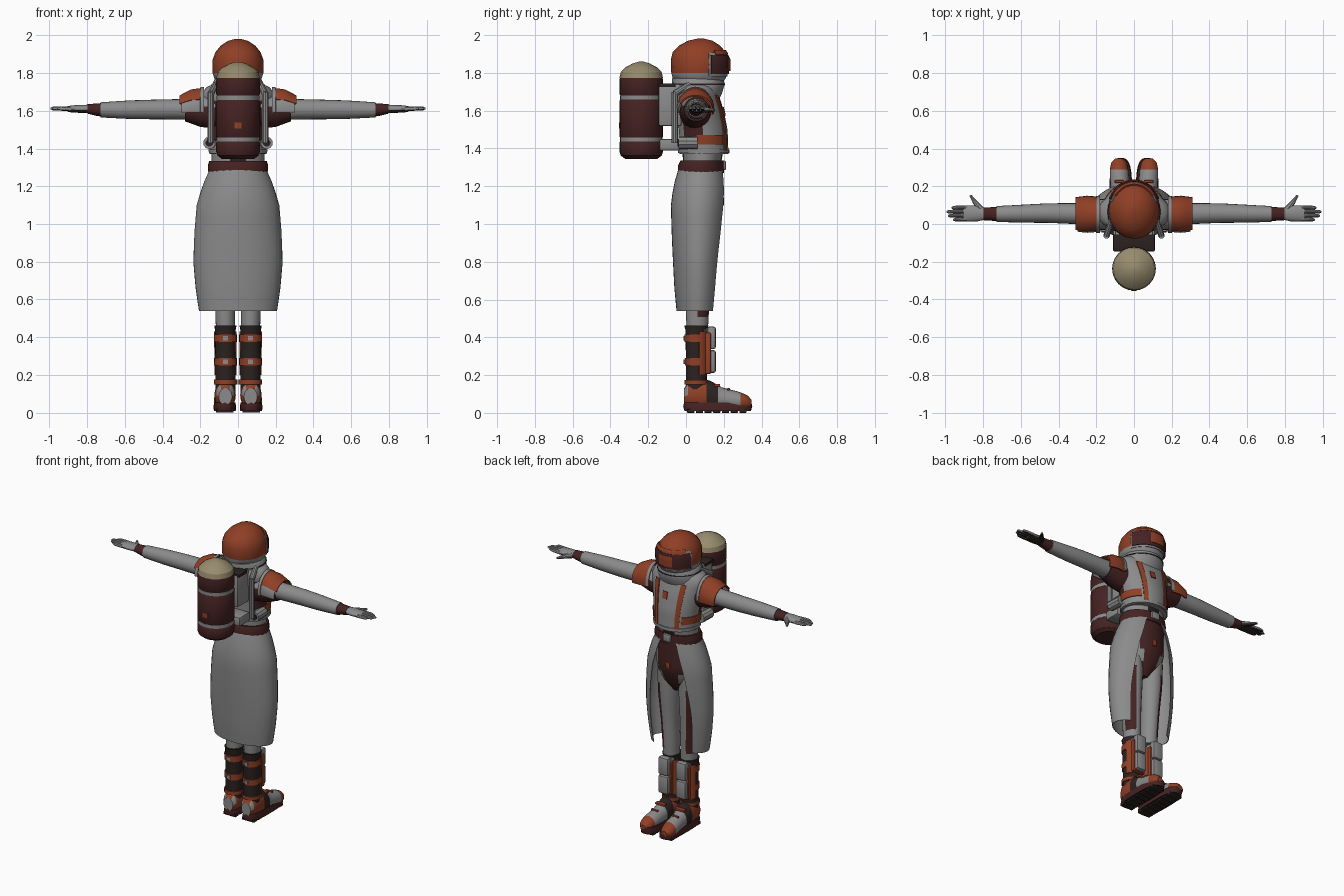
import bpy, bmesh, math
from mathutils import Vector, Matrix

cube = bpy.data.objects.get("Cube")
if cube:
    bpy.data.objects.remove(cube, do_unlink=True)


def material(name, r, g, b):
    m = bpy.data.materials.new(name)
    m.use_nodes = True
    m.diffuse_color = (r, g, b, 1)
    m.node_tree.nodes["Principled BSDF"].inputs["Base Color"].default_value = (r, g, b, 1)
    return m


WHITE = material("suit grey white", .26, .26, .26)
ORANGE = material("rust orange", .28, .05, .019)
MAROON = material("dark maroon", .06, .016, .016)
CREAM = material("cream", .31, .26, .155)
DARK = material("charcoal brown", .024, .016, .015)
made = []


def emit(name, bm, colour, mirror=False):
    """Turn a bmesh into one object, or a left and right pair."""
    for side in ((1, -1) if mirror else (1,)):
        b = bm.copy()
        for v in b.verts:
            v.co.x *= side
        b.normal_update()
        bmesh.ops.recalc_face_normals(b, faces=b.faces)
        b.normal_update()
        mesh = bpy.data.meshes.new(name)
        used = []
        for f in b.faces:
            c = f.calc_center_median()
            n = f.normal
            # Colour rules see every part as if it were on the left
            m = colour(Vector((c.x * side, c.y, c.z)), Vector((n.x * side, n.y, n.z))) if callable(colour) else colour
            if m not in used:
                used.append(m)
            f.material_index = used.index(m)
        b.to_mesh(mesh)
        b.free()
        for m in used:
            mesh.materials.append(m)
        label = ("left_" if side > 0 else "right_") + name if mirror else name
        ob = bpy.data.objects.new(label, mesh)
        bpy.context.collection.objects.link(ob)
        made.append(ob)
    bm.free()


def section_at(profile, t):
    for a, b in zip(profile, profile[1:]):
        if t <= b[0]:
            k = (t - a[0]) / (b[0] - a[0])
            return [p + (q - p) * k for p, q in zip(a, b)]
    return list(profile[-1])


def point(sec, angle, axis, off, power):
    t, cu, cv, ru, rv = sec
    c, s = math.cos(angle), math.sin(angle)
    u = cu + (ru + off) * math.copysign(abs(c) ** (2 / power), c)
    v = cv + (rv + off) * math.copysign(abs(s) ** (2 / power), s)
    return {"z": (u, v, t), "x": (t, u, v), "y": (u, t, v)}[axis]


def tube(name, profile, colour, axis="z", sides=20, rows=0, mirror=False, power=2):
    """Closed loft; a section is (position, centre u, centre v, radius u, radius v)."""
    t0, t1 = profile[0][0], profile[-1][0]
    secs = [section_at(profile, t0 + (t1 - t0) * i / rows) for i in range(rows + 1)] if rows else profile
    bm = bmesh.new()
    rings = [[bm.verts.new(point(s, math.tau * i / sides, axis, 0, power)) for i in range(sides)] for s in secs]
    for a, b in zip(rings, rings[1:]):
        for i in range(sides):
            j = (i + 1) % sides
            bm.faces.new((a[i], a[j], b[j], b[i]))
    bm.faces.new(rings[0])
    bm.faces.new(rings[-1])
    emit(name, bm, colour, mirror)


def plate(name, profile, colour, t0, t1, arc, off=.006, axis="z", rows=4, cols=12, thick=.006, mirror=False):
    """Thin shell following part of a loft; arc may change along it."""
    bm = bmesh.new()
    grid = []
    for r in range(rows + 1):
        k = r / rows
        a0, a1 = arc(k) if callable(arc) else arc
        sec = section_at(profile, t0 + (t1 - t0) * k)
        grid.append([bm.verts.new(point(sec, math.radians(a0 + (a1 - a0) * i / cols), axis, off, 2))
                     for i in range(cols + 1)])
    for a, b in zip(grid, grid[1:]):
        for i in range(cols):
            bm.faces.new((a[i], a[i + 1], b[i + 1], b[i]))
    bmesh.ops.remove_doubles(bm, verts=bm.verts, dist=.0001)
    bm.normal_update()
    bmesh.ops.solidify(bm, geom=bm.faces[:], thickness=thick)
    emit(name, bm, colour, mirror)


def box(name, centre, size, colour, bevel=.008, mirror=False):
    bm = bmesh.new()
    bmesh.ops.create_cube(bm, size=1, matrix=Matrix.Translation(centre) @ Matrix.Diagonal((*size, 1)))
    bmesh.ops.bevel(bm, geom=bm.edges[:], offset=bevel, segments=2, affect="EDGES", profile=.5)
    emit(name, bm, colour, mirror)


def rod(name, a, b, r0, r1, colour, mirror=False):
    a, b = Vector(a), Vector(b)
    d = b - a
    turn = d.to_track_quat("Z", "Y").to_matrix().to_4x4()
    bm = bmesh.new()
    bmesh.ops.create_cone(bm, cap_ends=True, segments=10, radius1=r0, radius2=r1, depth=d.length,
                          matrix=Matrix.Translation((a + b) / 2) @ turn)
    emit(name, bm, colour, mirror)


# Helmet and collar
helmet = [(1.73, 0, .075, .095, .10), (1.77, 0, .07, .125, .14), (1.8, 0, .07, .135, .148),
          (1.87, 0, .07, .135, .15), (1.91, 0, .07, .12, .14), (1.945, 0, .072, .092, .108),
          (1.97, 0, .075, .055, .065), (1.982, 0, .078, .012, .015)]
tube("helmet", helmet, lambda c, n: ORANGE if c.z > 1.795 else WHITE, sides=16)
plate("visor_frame", helmet, WHITE, 1.782, 1.908, (20, 160))
plate("visor", helmet, MAROON, 1.793, 1.895, (24, 156), off=.011)
plate("visor_glint", helmet, ORANGE, 1.81, 1.882, (70, 110), off=.016, thick=.004)
plate("helmet_brow", helmet, ORANGE, 1.897, 1.92, (35, 145), off=.01, thick=.009, rows=2)
collar = [(1.65, 0, .06, .15, .11), (1.69, 0, .06, .145, .13), (1.74, 0, .065, .138, .14),
          (1.77, 0, .062, .122, .135), (1.785, 0, .06, .10, .11)]
tube("collar", collar, WHITE)
plate("collar_seam", collar, DARK, 1.737, 1.743, (0, 360), off=.003, rows=1, cols=24)


# Torso with coloured sides
def torso_paint(c, n):
    return MAROON if abs(c.x) > .105 and 1.45 < c.z < 1.65 and c.y < .09 else WHITE


torso = [(1.37, 0, .095, .148, .13), (1.5, 0, .09, .158, .13), (1.6, 0, .075, .178, .125),
         (1.68, 0, .06, .195, .115), (1.72, 0, .055, .18, .105), (1.75, 0, .055, .11, .09)]
tube("torso", torso, torso_paint, rows=16, sides=28)
plate("chest_strap", torso, ORANGE, 1.39, 1.68, (55, 66), mirror=True)
plate("chest_badge", torso, ORANGE, 1.575, 1.62, (79, 90), rows=1)
plate("side_panel", torso, ORANGE, 1.42, 1.47, (-15, 50), mirror=True)
plate("chest_hem", torso, WHITE, 1.375, 1.395, (0, 360), cols=28, rows=1)
tube("waist", [(1.32, 0, .085, .14, .10), (1.4, 0, .09, .14, .11)], lambda c, n: WHITE if abs(c.x) > .05 else DARK)
tube("belt", [(1.27, 0, .08, .157, .122), (1.31, 0, .08, .16, .122), (1.335, 0, .085, .152, .115)], MAROON, sides=24)
box("belt_buckle", (0, .202, 1.31), (.06, .02, .05), WHITE)

# Pelvis, legs and open coat skirt
tube("pelvis", [(.92, 0, .065, .035, .05), (.98, 0, .065, .11, .09), (1.08, 0, .07, .15, .125), (1.28, 0, .08, .145, .115)],
     lambda c, n: MAROON if abs(c.x) < .05 + (c.z - .95) * .22 else WHITE, rows=10, sides=28)
box("hip_badge", (0, .195, 1.12), (.03, .012, .04), ORANGE, bevel=.003)
tube("leg", [(.42, .066, .06, .05, .055), (.55, .068, .06, .053, .062), (.7, .073, .065, .056, .064),
             (.88, .078, .062, .07, .08), (1.04, .078, .06, .074, .088)],
     lambda c, n: MAROON if n.x * .8 + n.y * .6 > .75 and .53 < c.z < .93 else WHITE, rows=14, sides=24, mirror=True)
skirt = [(.54, 0, .062, .207, .112), (.65, 0, .063, .224, .124), (.8, 0, .065, .237, .134), (.95, 0, .068, .232, .144),
         (1.1, 0, .07, .219, .15), (1.2, 0, .075, .19, .142), (1.285, 0, .08, .153, .122)]
plate("coat_skirt", skirt, WHITE, .54, 1.285, lambda k: (134 - 22 * k * k, 406 + 22 * k * k), off=0, rows=12, cols=30,
      thick=.004)

# Boots
shaft = [(.12, .066, .055, .053, .055), (.25, .066, .055, .054, .055), (.44, .067, .055, .055, .058),
         (.462, .067, .055, .059, .064)]
tube("boot_shaft", shaft, DARK, mirror=True)
for label, z in (("lower", .25), ("upper", .375)):
    plate(label + "_boot_band", shaft, ORANGE, z, z + .04, (0, 360), cols=20, rows=1, mirror=True)
    plate(label + "_boot_clasp", shaft, WHITE, z + .008, z + .032, (258, 282), off=.012, cols=4, rows=1, mirror=True)
    box(label + "_shin_plate", (.066, .135, z + .022), (.074, .046, .12), WHITE, bevel=.012, mirror=True)
plate("inner_shin_guard", shaft, ORANGE, .2, .43, (130, 165), off=.007, mirror=True)
plate("outer_shin_guard", shaft, ORANGE, .2, .43, (15, 55), off=.007, mirror=True)
box("shin_side_pad", (.066, .117, .315), (.09, .03, .22), ORANGE, mirror=True)


def foot_paint(c, n):
    if n.y < -.55 and c.z < .13:
        return WHITE
    if c.y < .1 or c.y > .285:
        return ORANGE
    return DARK if c.y < .16 else WHITE


tube("boot_foot", [(-.01, .067, .085, .035, .045), (.012, .067, .095, .05, .07), (.06, .068, .095, .057, .08),
                   (.12, .07, .09, .055, .085), (.19, .074, .075, .051, .06), (.28, .079, .062, .05, .05),
                   (.325, .08, .056, .042, .038), (.348, .08, .05, .02, .018)],
     foot_paint, axis="y", rows=18, mirror=True)
plate("ankle_strap", shaft, ORANGE, .15, .175, (0, 360), off=.009, cols=20, rows=1, mirror=True)
box("instep_strap", (.074, .165, .146), (.07, .03, .014), ORANGE, bevel=.004, mirror=True)
box("toe_strap", (.078, .225, .124), (.05, .014, .014), ORANGE, bevel=.004, mirror=True)
tube("boot_sole", [(.01, .07, .168, .058, .176), (.035, .07, .168, .06, .183), (.055, .07, .168, .055, .178)],
     lambda c, n: DARK if n.z < -.5 else MAROON, sides=28, mirror=True, power=3)
for i in range(7):
    box("sole_lug", (.07, .025 + i * .046, .01), (.092, .038, .02), DARK, bevel=.003, mirror=True)

# Arms, shoulder pads and gloves
tube("shoulder_joint", [(.12, .05, 1.59, .085, .085), (.2, .05, 1.6, .08, .085), (.28, .055, 1.608, .066, .064)],
     lambda c, n: MAROON if c.z < 1.62 else WHITE, axis="x", mirror=True)
tube("sleeve", [(.19, .055, 1.608, .058, .058), (.32, .055, 1.608, .055, .054), (.45, .058, 1.607, .052, .052),
                (.58, .055, 1.606, .048, .049), (.73, .053, 1.605, .042, .04)], WHITE, axis="x", rows=10, mirror=True)
pad = [(.19, .05, 1.61, .095, .112), (.25, .05, 1.61, .1, .104), (.31, .05, 1.6, .092, .082)]
plate("shoulder_pad", pad, ORANGE, .19, .31, (-15, 153), off=0, axis="x", thick=.009, mirror=True)
plate("shoulder_pad_back", pad, WHITE, .19, .3, (153, 190), off=-.003, axis="x", mirror=True)
plate("shoulder_trim", pad, WHITE, .18, .2, (-10, 190), off=.004, axis="x", rows=1, mirror=True)
tube("cuff", [(.715, .053, 1.605, .039, .036), (.75, .053, 1.606, .036, .033), (.797, .054, 1.61, .034, .025)],
     MAROON, axis="x", mirror=True)
glove = lambda c, n: DARK if n.z < -.45 else WHITE
tube("palm", [(.785, .054, 1.61, .03, .023), (.83, .056, 1.61, .042, .021), (.88, .056, 1.61, .043, .019),
              (.905, .056, 1.61, .038, .014)], glove, axis="x", mirror=True)
for i, tip in enumerate((.96, .987, .995, .968)):
    y = .025 + i * .021
    tube("finger", [(.885, y, 1.61, .011, .013), (.94, y - .001, 1.612, .011, .012), (tip - .012, y - .002, 1.612, .009, .01),
                    (tip, y - .002, 1.612, .004, .004)], glove, axis="x", sides=10, mirror=True)
rod("thumb_base", (.81, .075, 1.608), (.845, .118, 1.604), .02, .013, glove, True)
rod("thumb_tip", (.842, .114, 1.604), (.867, .152, 1.602), .013, .006, glove, True)

# Air tank and its harness
tank = [(1.345, 0, -.237, .085, .085), (1.362, 0, -.237, .108, .108), (1.385, 0, -.237, .116, .116), (1.43, 0, -.237, .116, .116),
        (1.44, 0, -.237, .11, .11), (1.455, 0, -.237, .11, .11), (1.465, 0, -.237, .116, .116), (1.65, 0, -.237, .116, .116),
        (1.66, 0, -.237, .11, .11), (1.68, 0, -.237, .11, .11), (1.69, 0, -.237, .116, .116), (1.755, 0, -.237, .116, .116),
        (1.774, 0, -.237, .113, .113)]
tube("air_tank", tank, MAROON, sides=24)
tube("tank_dome", [(1.774, 0, -.237, .115, .115), (1.805, 0, -.237, .108, .108), (1.83, 0, -.237, .082, .082),
                   (1.85, 0, -.237, .045, .045), (1.86, 0, -.237, .01, .01)], CREAM, sides=16)
for z in (1.437, 1.658):
    plate("tank_band", [(z, 0, -.237, .113, .113), (z + .022, 0, -.237, .113, .113)], WHITE, z, z + .022, (0, 360),
          off=0, rows=1, cols=24)
plate("tank_mark", tank, ORANGE, 1.505, 1.537, (261, 279), off=.002, rows=1, cols=4, thick=.002)
box("pack_body", (0, -.085, 1.63), (.2, .12, .22), WHITE)
box("pack_lid", (0, -.1, 1.735), (.22, .09, .02), DARK, bevel=.004)
box("pack_bracket", (0, -.085, 1.42), (.22, .11, .06), WHITE)
rod("harness_rail", (.145, -.06, 1.43), (.145, -.06, 1.7), .018, .018, WHITE, True)
rod("harness_hook", (.145, -.06, 1.69), (.12, .02, 1.74), .018, .016, WHITE, True)
rod("hip_canister", (.152, -.04, 1.43), (.148, .06, 1.43), .033, .033, WHITE, True)
rod("canister_cap", (.152, -.046, 1.43), (.152, -.036, 1.43), .02, .02, DARK, True)

# Smooth shading with crisp edges
bpy.ops.object.select_all(action="DESELECT")
for ob in made:
    ob.select_set(True)
bpy.context.view_layer.objects.active = made[0]
bpy.ops.object.shade_smooth_by_angle(angle=math.radians(32))
